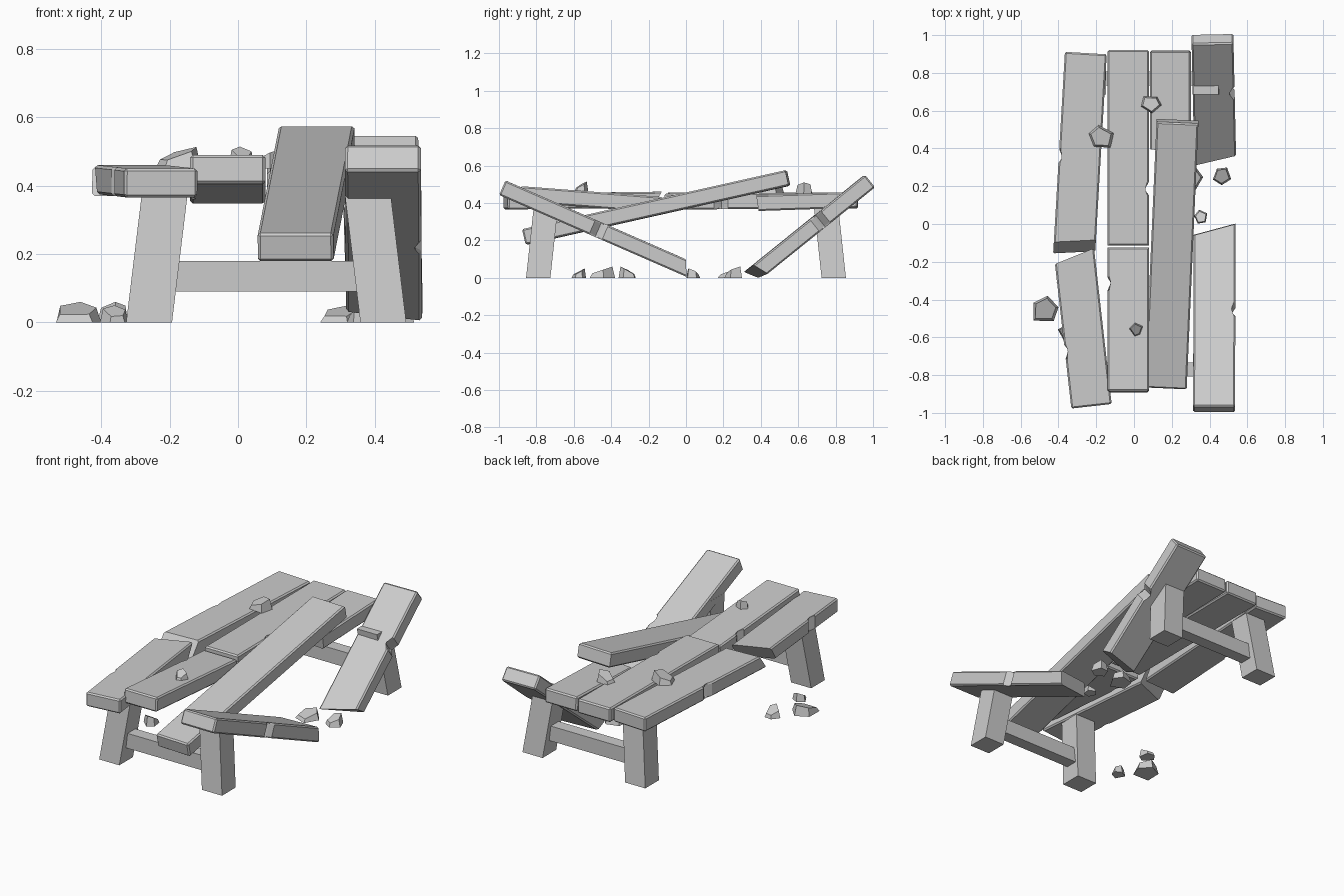
import bpy, bmesh, random
from math import cos, sin, pi
from mathutils import Vector

if "Cube" in bpy.data.objects:
    bpy.data.objects.remove(bpy.data.objects["Cube"])

random.seed(4)
UP = Vector((0, 0, 1))
THICK = 0.085


def finish(name, bm):
    bmesh.ops.recalc_face_normals(bm, faces=bm.faces)
    me = bpy.data.meshes.new(name)
    bm.to_mesh(me)
    bm.free()
    ob = bpy.data.objects.new(name, me)
    bpy.context.collection.objects.link(ob)
    return ob


def loft(bm, low, high):
    """Closed solid between two matching outlines; returns both vertex rings."""
    lo = [bm.verts.new(p) for p in low]
    hi = [bm.verts.new(p) for p in high]
    n = len(lo)
    bm.faces.new(lo[::-1])
    bm.faces.new(hi)
    for i in range(n):
        j = (i + 1) % n
        bm.faces.new((lo[i], lo[j], hi[j], hi[i]))
    return lo, hi


def plank(name, start, end, width, skew=0, slant=0, notch=None):
    """Board along its top centre line; the far end can be broken off at an angle.
    skew: shift of the +x corner along the board, slant: extra length underneath,
    notch: (side, distance from start, depth)."""
    a, b = Vector(start), Vector(end)
    d = (b - a).normalized()
    length = (b - a).length
    s = d.cross(UP).normalized()
    if s.x < 0:
        s.negate()
    n = s.cross(d)
    if n.z < 0:
        n.negate()
    w = width / 2
    right, left = [(w, 0)], [(-w, 0)]
    if notch:
        side, t, depth = notch
        cut = [(side * w, t - 0.035), (side * (w - depth), t), (side * (w - depth * 0.6), t + 0.015),
               (side * w, t + 0.04)]
        (right if side > 0 else left).extend(cut)
    right.append((w, length + skew))
    left.append((-w, length - skew))
    outline = right + left[::-1]
    k = len(right) - 1                      # broken edge runs from k to k + 1
    top = [a + s * u + d * t for u, t in outline]
    bottom = [p - n * THICK + (d * slant if i in (k, k + 1) else Vector()) for i, p in enumerate(top)]
    for p in bottom + top:
        p.z = max(p.z, 0)
    bm = bmesh.new()
    lo, hi = loft(bm, bottom, top)
    # worn chamfer on the outline, leaving broken ends sharp
    m = len(outline)
    broken = bool(skew or slant)
    edges = []
    for ring in (lo, hi):
        for i in range(m):
            if not (broken and i == k):
                edges.append(bm.edges.get((ring[i], ring[(i + 1) % m])))
    edges += [bm.edges.get((lo[i], hi[i])) for i in (0, m - 1)]
    bmesh.ops.bevel(bm, geom=edges, offset=0.008, segments=1, affect='EDGES')
    return finish(name, bm)


def block(name, base, top, hx, hy):
    """Sheared box from base centre to top centre."""
    bm = bmesh.new()
    sq = [(-hx, -hy), (hx, -hy), (hx, hy), (-hx, hy)]
    loft(bm, *[[Vector(c) + Vector((x, y, 0)) for x, y in sq] for c in (base, top)])
    return finish(name, bm)


def chip(name, x, y, z, r, h):
    """Angular splinter: five-sided base, smaller top sloping to one side."""
    bm = bmesh.new()
    turn = random.uniform(0, 2 * pi)
    low, high = [], []
    for i in range(5):
        ang = turn + 2 * pi * i / 5 + random.uniform(-0.2, 0.2)
        rad = r * random.uniform(0.85, 1.15)
        low.append((x + rad * cos(ang), y + rad * sin(ang), z))
        high.append((x + 0.8 * rad * cos(ang), y + 0.8 * rad * sin(ang),
                     z + h * (0.65 + 0.35 * cos(ang - turn))))
    loft(bm, low, high)
    return finish(name, bm)


# splayed legs and the stretcher joining each pair
for end, ys in (("front", -1), ("back", 1)):
    for side, xs in (("left", -1), ("right", 1)):
        block(f"{end}_{side}_leg", (0.0825 + xs * 0.3425, ys * 0.79, 0),
              (0.0825 + xs * 0.2975, ys * 0.75, 0.37), 0.067, 0.065)
    block(f"{end}_stretcher", (0.0825, ys * 0.77, 0.09), (0.0825, ys * 0.77, 0.18), 0.29, 0.037)

# table top boards, snapped in the middle
plank("left_board_front", (-0.225, -0.965, 0.45), (-0.315, -0.17, 0.46), 0.215, 0.03, -0.06, (-1, 0.3, 0.025))
plank("left_board_back", (-0.255, 0.905, 0.455), (-0.313, -0.09, 0.455), 0.222, -0.012, 0.06, (-1, 0.55, 0.025))
plank("middle_board_front", (-0.03, -0.885, 0.49), (-0.03, -0.125, 0.432), 0.22, 0, 0, (-1, 0.57, 0.025))
plank("middle_board_back", (-0.03, 0.92, 0.455), (-0.03, -0.115, 0.45), 0.22, 0, 0, (1, 0.73, 0.03))
plank("right_board_back", (0.193, 0.915, 0.46), (0.193, 0.385, 0.442), 0.215, 0.01, -0.01)

# loose board lying across, and the two outer halves fallen to the ground
plank("leaning_board", (0.168, -0.872, 0.26), (0.23, 0.535, 0.575), 0.222)
plank("fallen_board_front", (0.424, -0.965, 0.52), (0.427, -0.03, 0.112), 0.222, 0.033, 0.04, (1, 0.56, 0.03))
plank("fallen_board_back", (0.416, 0.955, 0.55), (0.43, 0.335, 0.05), 0.222, -0.03, -0.03, (1, 0.34, 0.04))

# splinters on the ground and on the boards
chips = [(-0.475, -0.45, 0, 0.075, 0.06), (-0.36, -0.57, 0, 0.04, 0.05), (-0.36, -0.31, 0, 0.045, 0.06),
         (0.355, 0.035, 0, 0.038, 0.05), (0.46, 0.255, 0, 0.05, 0.06), (0.305, 0.24, 0, 0.07, 0.05),
         (-0.18, 0.46, 0.453, 0.07, 0.06), (0.09, 0.64, 0.45, 0.05, 0.06), (0.01, -0.56, 0.464, 0.038, 0.05)]
for i, c in enumerate(chips):
    chip(f"splinter_{i + 1}", *c)
